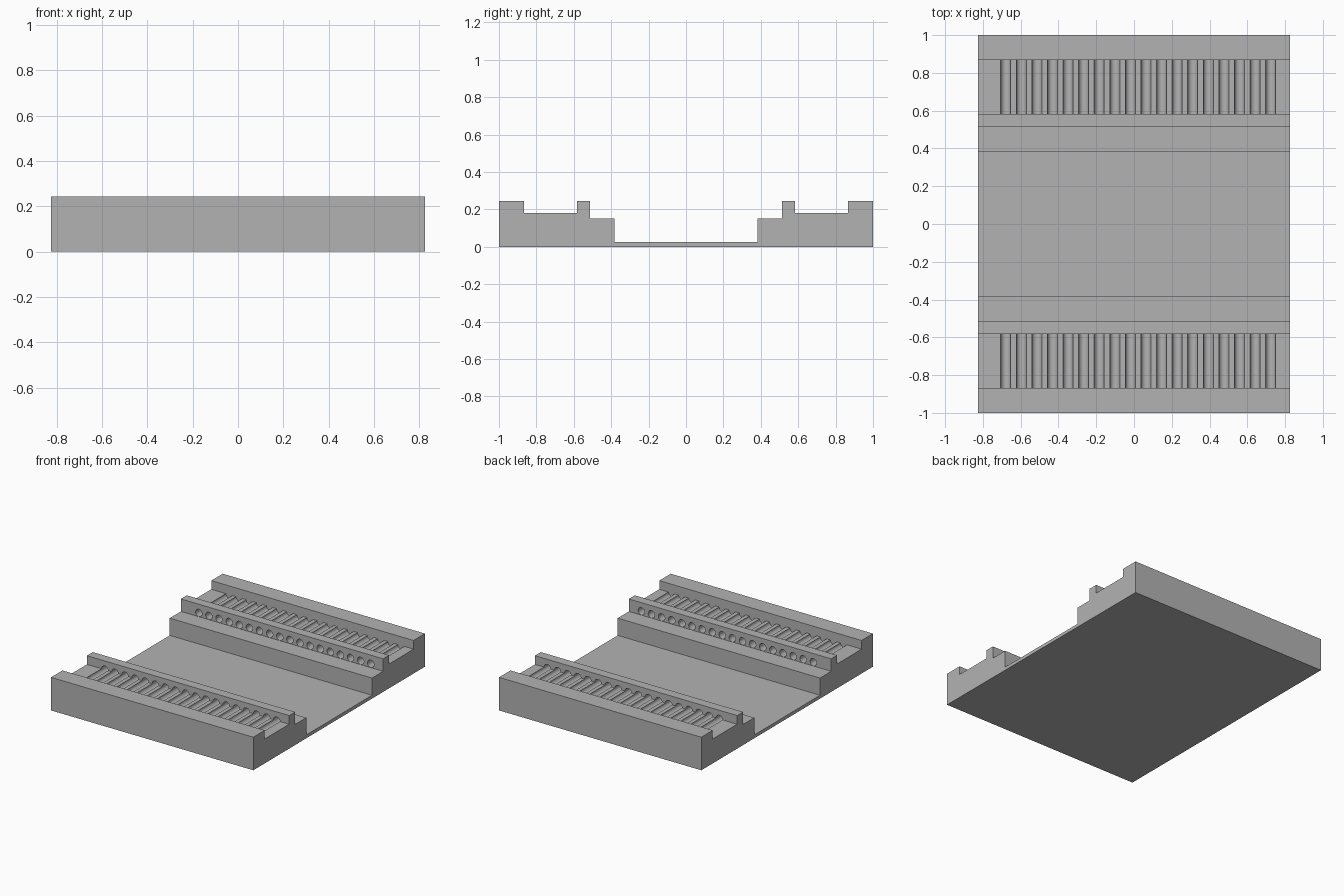
import bpy, bmesh, math
from mathutils import Matrix

cube = bpy.data.objects.get("Cube")
if cube:
    bpy.data.objects.remove(cube, do_unlink=True)

HALF_X = 0.825
RADIUS, PITCH, FIRST_X, COUNT = 0.0265, 0.0825, -0.679, 18
FLOOR_Z = 0.18

grey = bpy.data.materials.new("plain grey")
grey.use_nodes = True
grey.diffuse_color = (0.45, 0.45, 0.45, 1)
grey.node_tree.nodes["Principled BSDF"].inputs["Base Color"].default_value = grey.diffuse_color


def add_object(name, bm):
    bmesh.ops.recalc_face_normals(bm, faces=bm.faces)
    mesh = bpy.data.meshes.new(name)
    bm.to_mesh(mesh)
    bm.free()
    mesh.materials.append(grey)
    obj = bpy.data.objects.new(name, mesh)
    bpy.context.collection.objects.link(obj)
    return obj


# Tray body: mirrored stepped profile (y, z) swept along x
half = [(0.383, 0.025), (0.383, 0.152), (0.513, 0.152), (0.513, 0.244),
        (0.582, 0.244), (0.582, FLOOR_Z), (0.867, FLOOR_Z),
        (0.867, 0.244), (1, 0.244), (1, 0)]
profile = half + [(-y, z) for y, z in reversed(half)]
bm = bmesh.new()
face = bm.faces.new([bm.verts.new((-HALF_X, y, z)) for y, z in profile])
swept = bmesh.ops.extrude_face_region(bm, geom=[face], use_keep_orig=True)
bmesh.ops.translate(bm, vec=(2 * HALF_X, 0, 0),
                    verts=[v for v in swept["geom"] if isinstance(v, bmesh.types.BMVert)])
tray = add_object("grooved_tray", bm)

# Round cutters: grooves in the channel floor and holes through the inner ridge
inner, outer = 0.46, 0.867
bm = bmesh.new()
for side in (-1, 1):
    for i in range(COUNT):
        place = (Matrix.Translation((FIRST_X + i * PITCH, side * (inner + outer) / 2, FLOOR_Z))
                 @ Matrix.Rotation(math.pi / 2, 4, 'X'))
        bmesh.ops.create_cone(bm, cap_ends=True, segments=32, radius1=RADIUS,
                              radius2=RADIUS, depth=outer - inner, matrix=place)
cutter = add_object("groove_cutters", bm)
cutter.hide_render = True

# Cut the grooves, then drop the cutters
cut = tray.modifiers.new("grooves", 'BOOLEAN')
cut.operation = 'DIFFERENCE'
cut.solver = 'EXACT'
cut.object = cutter
bpy.ops.object.select_all(action='DESELECT')
tray.select_set(True)
bpy.context.view_layer.objects.active = tray
bpy.ops.object.modifier_apply(modifier=cut.name)
bpy.data.objects.remove(cutter, do_unlink=True)
bpy.ops.object.shade_smooth_by_angle(angle=math.radians(30))
